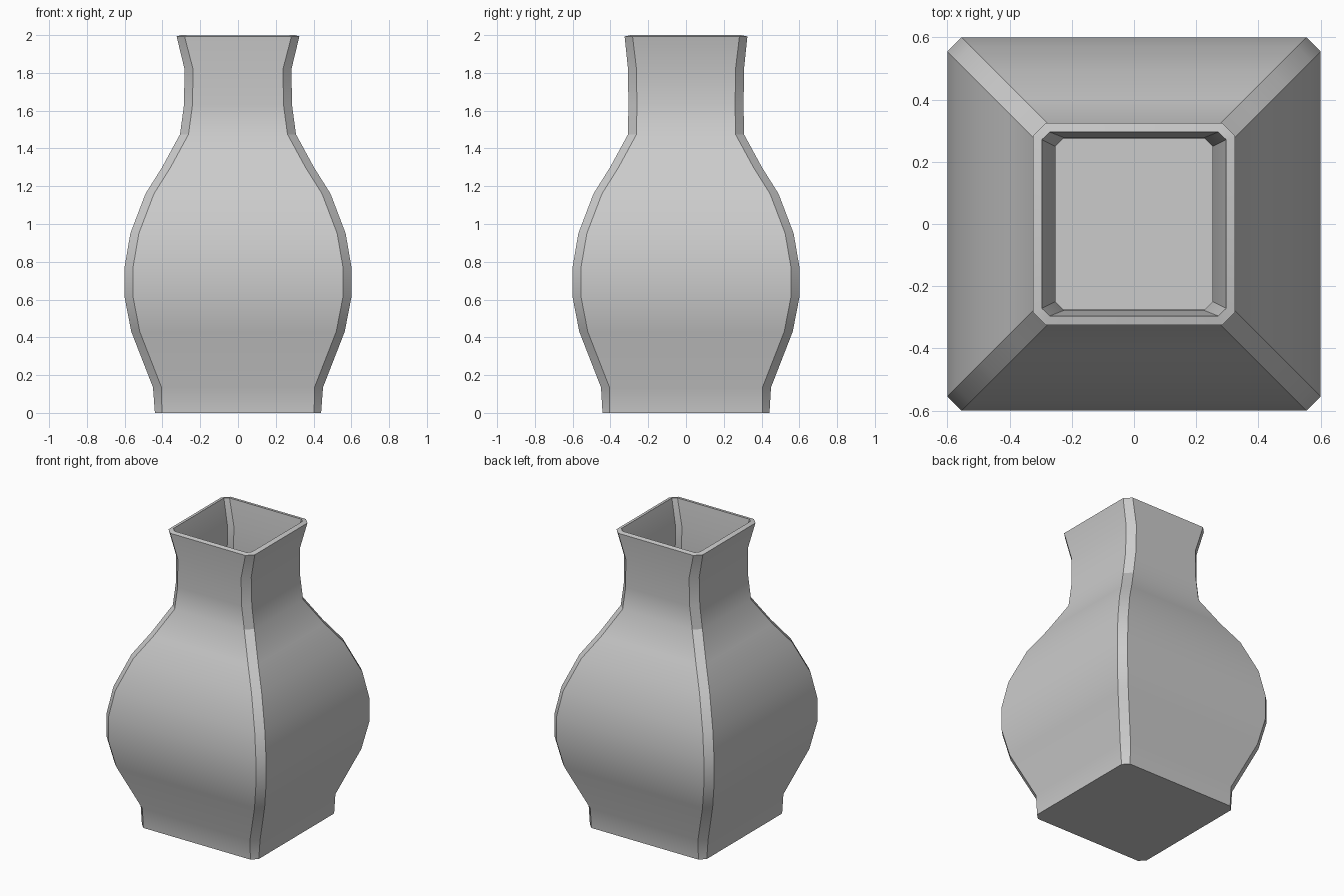
import bpy, bmesh

if "Cube" in bpy.data.objects:
    bpy.data.objects.remove(bpy.data.objects["Cube"])

# Vase profile: height, half width in x, half width in y, corner chamfer
profile = [
    (0.0, 0.44, 0.442, 0.037),
    (0.135, 0.45, 0.45, 0.045),
    (0.43, 0.565, 0.565, 0.045),
    (0.61, 0.60, 0.60, 0.045),
    (0.775, 0.60, 0.60, 0.045),
    (0.95, 0.57, 0.57, 0.045),
    (1.16, 0.49, 0.49, 0.045),
    (1.30, 0.402, 0.402, 0.045),
    (1.475, 0.307, 0.307, 0.045),
    (1.63, 0.286, 0.305, 0.045),
    (1.82, 0.283, 0.307, 0.045),
    (1.993, 0.325, 0.325, 0.042),
]


def chamfered_ring(bm, z, a, b, c):
    """One square cross-section with cut corners, counter-clockwise."""
    pts = [(a, -b + c), (a, b - c), (a - c, b), (-a + c, b),
           (-a, b - c), (-a, -b + c), (-a + c, -b), (a - c, -b)]
    return [bm.verts.new((x, y, z)) for x, y in pts]


# Outer skin: stacked rings and a closed base
bm = bmesh.new()
rings = [chamfered_ring(bm, *p) for p in profile]
for low, high in zip(rings, rings[1:]):
    for i in range(8):
        j = (i + 1) % 8
        bm.faces.new((low[i], low[j], high[j], high[i]))
bm.faces.new(rings[0][::-1])
bm.normal_update()
mesh = bpy.data.meshes.new("vase")
bm.to_mesh(mesh)
bm.free()
vase = bpy.data.objects.new("vase", mesh)
bpy.context.collection.objects.link(vase)

# Wall thickness, inward, with a closed rim
wall = vase.modifiers.new("wall", 'SOLIDIFY')
wall.thickness = 0.03
wall.offset = -1
wall.use_even_offset = True
wall.use_quality_normals = True

# Smooth along the curve, crisp at the corner chamfers
bpy.context.view_layer.objects.active = vase
vase.select_set(True)
bpy.ops.object.modifier_apply(modifier="wall")
bpy.ops.object.shade_smooth_by_angle(angle=0.55)
